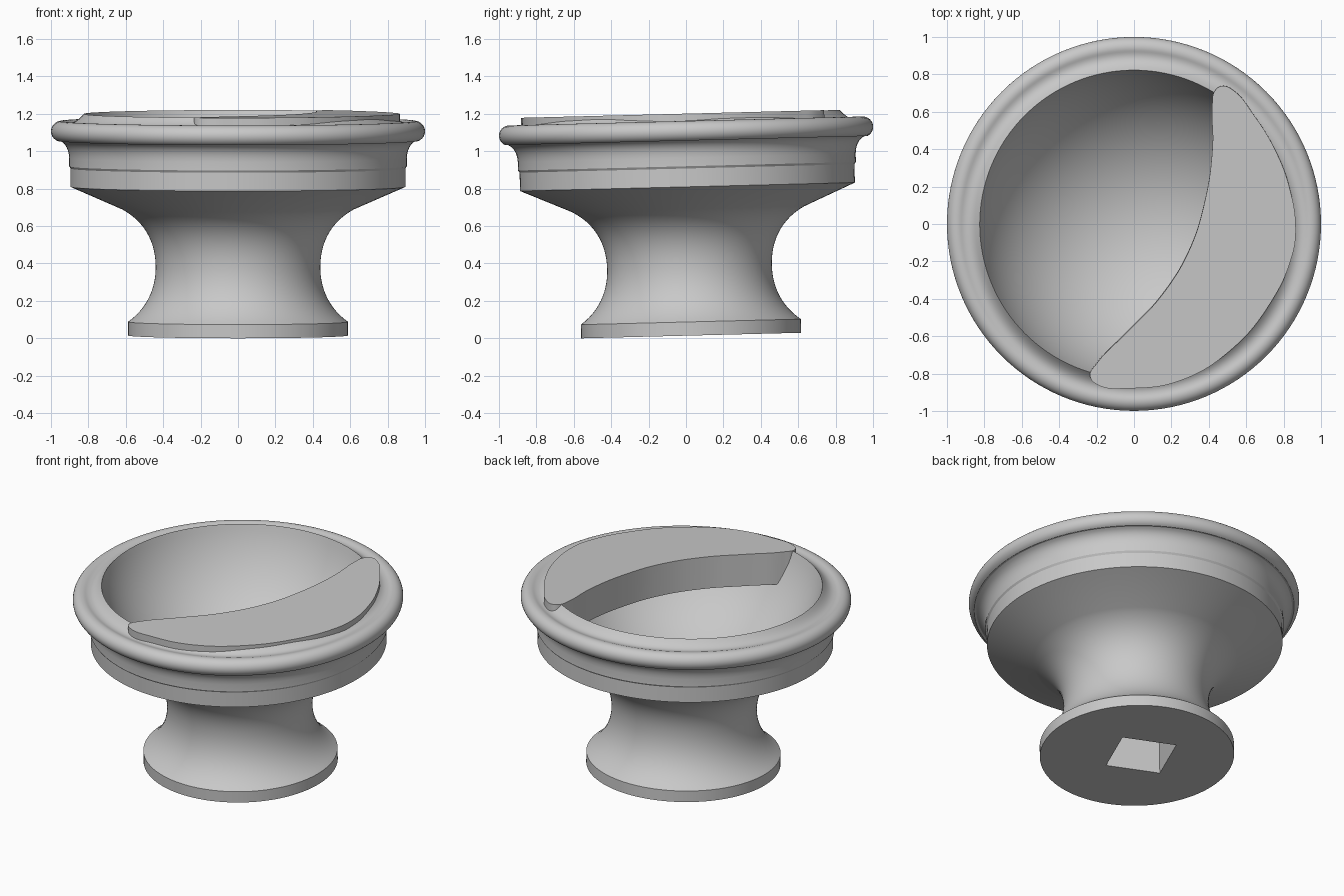
import bpy
import bmesh
import math
from mathutils import Vector, Matrix
from mathutils.geometry import interpolate_bezier

cube = bpy.data.objects.get("Cube")
if cube:
    bpy.data.objects.remove(cube, do_unlink=True)

# The whole knob leans slightly forward
LEAN = Matrix.Translation((0, 0.028, 0.015)) @ Matrix.Rotation(math.radians(1.45), 4, "X")
SEGMENTS = 128
TOP = 1.185
PLATE = 0.21

grey = bpy.data.materials.new("plain grey")
grey.use_nodes = True
grey.diffuse_color = (0.58, 0.58, 0.58, 1)
grey.node_tree.nodes["Principled BSDF"].inputs["Base Color"].default_value = (0.58, 0.58, 0.58, 1)


def bezier(a, b, c, d, steps=14):
    """Profile points along one Bezier span, as (radius, height)."""
    return [(p.x, p.y) for p in interpolate_bezier(*(Vector((*q, 0)) for q in (a, b, c, d)), steps)]


def arc(cx, cz, radius, start, end, steps):
    angles = [math.radians(start + (end - start) * i / steps) for i in range(steps + 1)]
    return [(cx + radius * math.cos(a), cz + radius * math.sin(a)) for a in angles]


def add_object(name, bm):
    mesh = bpy.data.meshes.new(name)
    bm.to_mesh(mesh)
    bm.free()
    obj = bpy.data.objects.new(name, mesh)
    bpy.context.collection.objects.link(obj)
    mesh.materials.append(grey)
    return obj


def lathe(name, profile):
    bm = bmesh.new()
    verts = [bm.verts.new((r, 0, z)) for r, z in profile]
    edges = [bm.edges.new(pair) for pair in zip(verts, verts[1:])]
    bmesh.ops.spin(bm, geom=verts + edges, axis=(0, 0, 1), cent=(0, 0, 0),
                   angle=math.tau, steps=SEGMENTS)
    bmesh.ops.remove_doubles(bm, verts=bm.verts, dist=0.0005)
    bmesh.ops.recalc_face_normals(bm, faces=bm.faces)
    return add_object(name, bm)


def smooth(obj):
    bpy.ops.object.select_all(action="DESELECT")
    obj.select_set(True)
    bpy.context.view_layer.objects.active = obj
    bpy.ops.object.shade_smooth_by_angle(angle=math.radians(32))


# Foot disc, waisted stem and flaring underside
profile = [(0, 0), (0.588, 0), (0.588, 0.073)]
profile += bezier((0.588, 0.073), (0.48, 0.15), (0.44, 0.26), (0.44, 0.365))[1:]
profile += bezier((0.44, 0.365), (0.44, 0.5), (0.5, 0.61), (0.62, 0.675))[1:]
# Upright band with a faint step, then a cove under the rim
profile += [(0.895, 0.795), (0.895, 0.893), (0.903, 0.905)]
profile += bezier((0.903, 0.95), (0.905, 1.0), (0.925, 1.03), (0.955, 1.043), 8)
# Rounded rim, then a concave rise to the thin lip
profile += arc(0.945, 1.092, 0.055, -65, 105, 14)
profile += bezier((0.922, 1.142), (0.895, 1.133), (0.865, 1.135), (0.825, TOP), 10)
# Dished bowl, a spherical cap
lip, depth = 0.825, 0.63
ball = (lip ** 2 + depth ** 2) / (2 * depth)
edge = math.degrees(math.asin(lip / ball))
profile += arc(0, TOP - depth + ball, ball, -90 + edge, -90, 28)[1:]
knob_body = lathe("knob_body", profile)

# Square shaft socket in the foot
bm = bmesh.new()
bmesh.ops.create_cube(bm, size=1, matrix=Matrix.Translation((-0.018, 0.018, 0))
                      @ Matrix.Rotation(math.radians(-23), 4, "Z")
                      @ Matrix.Diagonal((0.34, 0.34, 0.8, 1)))
socket_cutter = add_object("socket_cutter", bm)
socket_cutter.hide_render = True
cut = knob_body.modifiers.new("socket", "BOOLEAN")
cut.operation = "DIFFERENCE"
cut.solver = "EXACT"
cut.object = socket_cutter
bpy.context.view_layer.objects.active = knob_body
bpy.ops.object.modifier_apply(modifier=cut.name)
bpy.data.objects.remove(socket_cutter, do_unlink=True)
smooth(knob_body)

# Crescent grip plate across one side of the bowl
outline = [(0.47, 0.74), (0.43, 0.71), (0.418, 0.64), (0.42, 0.42), (0.38, 0.13), (0.29, -0.15),
           (0.14, -0.39), (-0.04, -0.58), (-0.2, -0.745), (-0.235, -0.81), (-0.2, -0.855),
           (-0.02, -0.877), (0.25, -0.835), (0.52, -0.67), (0.73, -0.42), (0.845, -0.17),
           (0.865, -0.03), (0.836, 0.18), (0.754, 0.4), (0.63, 0.6), (0.54, 0.71)]
curve = bpy.data.curves.new("crescent_outline", "CURVE")
curve.dimensions = "2D"
curve.fill_mode = "BOTH"
curve.extrude = PLATE / 2
curve.resolution_u = 8
spline = curve.splines.new("BEZIER")
spline.bezier_points.add(len(outline) - 1)
spline.use_cyclic_u = True
for point, (x, y) in zip(spline.bezier_points, outline):
    point.co = (x, y, 0)
    point.handle_left_type = point.handle_right_type = "AUTO"
crescent = bpy.data.objects.new("crescent_plate", curve)
bpy.context.collection.objects.link(crescent)
curve.materials.append(grey)
bpy.ops.object.select_all(action="DESELECT")
crescent.select_set(True)
bpy.context.view_layer.objects.active = crescent
bpy.ops.object.convert(target="MESH")
crescent = bpy.context.view_layer.objects.active
bm = bmesh.new()
bm.from_mesh(crescent.data)
bmesh.ops.remove_doubles(bm, verts=bm.verts, dist=0.0005)
bmesh.ops.recalc_face_normals(bm, faces=bm.faces)
bm.to_mesh(crescent.data)
bm.free()
smooth(crescent)

knob_body.matrix_world = LEAN
crescent.matrix_world = LEAN @ Matrix.Translation((0, 0, TOP + 0.001 - PLATE / 2))
